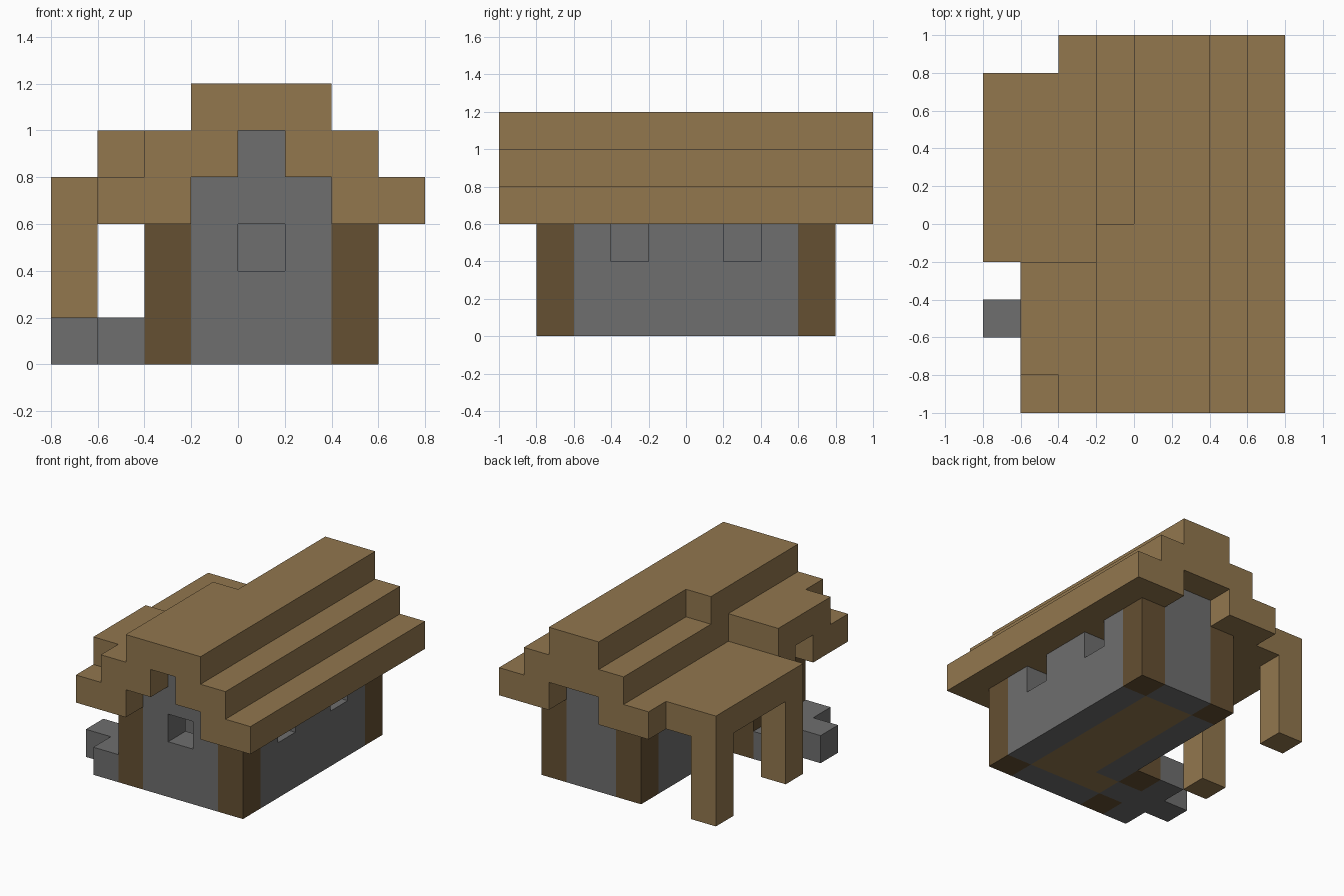
import bpy
import bmesh
from mathutils import Vector

CELL = 0.2  # edge length of one building block

default_cube = bpy.data.objects.get("Cube")
if default_cube:
    bpy.data.objects.remove(default_cube, do_unlink=True)


def material(name, color):
    mat = bpy.data.materials.new(name)
    mat.use_nodes = True
    mat.diffuse_color = (*color, 1)
    mat.node_tree.nodes["Principled BSDF"].inputs["Base Color"].default_value = (*color, 1)
    return mat


def block(x0, x1, y0, y1, z0, z1):
    """Set of grid cells filling a box."""
    return {(x, y, z) for x in range(x0, x1) for y in range(y0, y1) for z in range(z0, z1)}


def build(name, cells, mat):
    """Skin the cells with their outer faces, then merge coplanar faces."""
    bm = bmesh.new()
    for cell in cells:
        for axis in range(3):
            for side in (0, 1):
                step = list(cell)
                step[axis] += 2 * side - 1
                if tuple(step) in cells:
                    continue
                u, v = (axis + 1) % 3, (axis + 2) % 3
                corners = []
                for a, b in ((0, 0), (1, 0), (1, 1), (0, 1)):
                    p = Vector(cell)
                    p[axis] += side
                    p[u] += a
                    p[v] += b
                    corners.append(bm.verts.new(p * CELL))
                bm.faces.new(corners if side else corners[::-1])
    bmesh.ops.remove_doubles(bm, verts=bm.verts, dist=0.001)
    bmesh.ops.dissolve_limit(bm, angle_limit=0.01, verts=bm.verts, edges=bm.edges)
    mesh = bpy.data.meshes.new(name)
    bm.to_mesh(mesh)
    bm.free()
    mesh.materials.append(mat)
    obj = bpy.data.objects.new(name, mesh)
    bpy.context.collection.objects.link(obj)
    return obj


planks = material("plank_brown", (0.287, 0.184, 0.076))
logs = material("log_dark_brown", (0.130, 0.080, 0.032))
stone = material("stone_grey", (0.156, 0.156, 0.156))

# Stone walls with window openings
front_wall = block(-1, 2, -4, -3, 0, 4) | block(0, 1, -4, -3, 4, 5)
build("front_wall", front_wall - block(0, 1, -4, -3, 2, 3), stone)
build("back_wall", block(0, 2, 3, 4, 0, 4), stone)
windows = block(2, 3, -2, -1, 2, 3) | block(2, 3, 1, 2, 2, 3)
build("window_wall", block(2, 3, -3, 3, 0, 3) - windows, stone)
build("porch_wall", block(-1, 0, -2, 3, 0, 3), stone)

# Doorway and stone steps
doorway = block(-2, -1, -3, -2, 0, 4) - block(-2, -1, -3, -2, 1, 3)
build("doorway", doorway, stone)
build("entrance_steps", block(-3, -2, -4, -1, 0, 1) | block(-4, -3, -3, -2, 0, 1), stone)

# Corner logs
for x, y in ((-2, -4), (-2, -2), (2, -4), (2, 3), (-1, 3)):
    build("corner_log", block(x, x + 1, y, y + 1, 0, 3), logs)

# Indoor floor
build("floor", block(-1, 2, -3, -2, 0, 1) | block(0, 2, -2, 3, 0, 1), planks)

# Stepped roof: ridge, middle tier with the entrance gable, eaves with the porch
ridge = block(-1, 2, -5, 0, 5, 6) | block(0, 2, 0, 5, 5, 6)
middle = block(1, 3, -5, 5, 4, 5) | block(-2, 0, -5, -1, 4, 5)
middle |= block(-1, 0, -1, 0, 4, 5) | block(-1, 1, 0, 5, 4, 5)
entrance_gable = block(-3, -2, -4, -1, 4, 5)
eaves = block(2, 4, -5, 5, 3, 4) | block(-2, 0, -1, 5, 3, 4)
eaves |= block(-3, -1, -5, -1, 3, 4) - block(-3, -1, -3, -2, 3, 4)
porch_roof = block(-4, -2, -1, 4, 3, 4)
build("roof", ridge | middle | entrance_gable | eaves | porch_roof, planks)

# Porch posts
for y in (-1, 3):
    build("porch_post", block(-4, -3, y, y + 1, 0, 3), planks)
